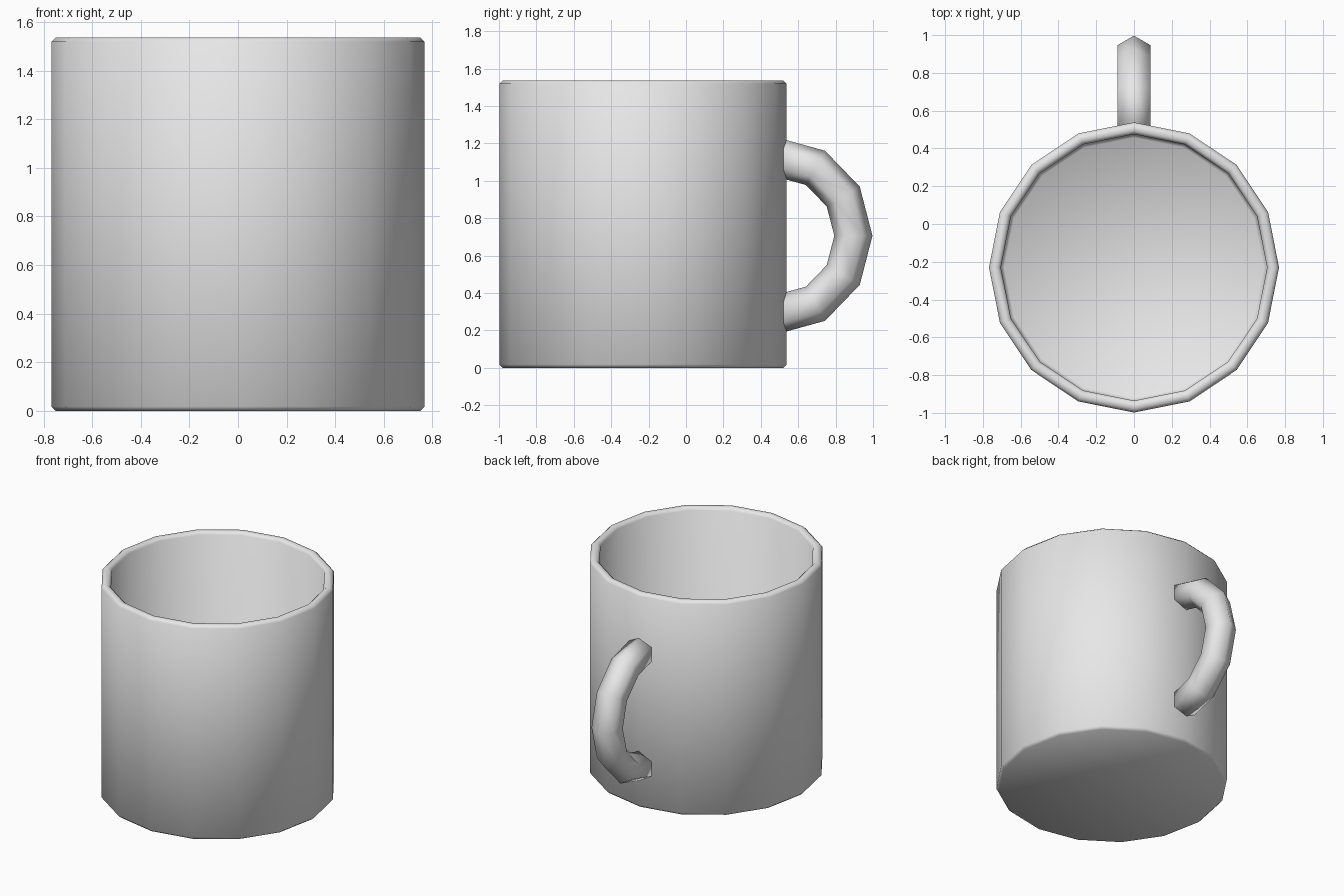
import bpy
import bmesh
from math import sin, cos, pi

cube = bpy.data.objects.get("Cube")
if cube:
    bpy.data.objects.remove(cube, do_unlink=True)

clay = bpy.data.materials.new("grey ceramic")
clay.use_nodes = True
clay.diffuse_color = (0.8, 0.8, 0.8, 1)
clay.node_tree.nodes["Principled BSDF"].inputs["Base Color"].default_value = (0.8, 0.8, 0.8, 1)


def loft(name, rings):
    """Join closed rings of points with quads and cap both ends."""
    bm = bmesh.new()
    loops = [[bm.verts.new(p) for p in ring] for ring in rings]
    for a, b in zip(loops, loops[1:]):
        for i in range(len(a)):
            j = (i + 1) % len(a)
            bm.faces.new((a[i], a[j], b[j], b[i]))
    bm.faces.new(loops[0])
    bm.faces.new(loops[-1])
    bmesh.ops.recalc_face_normals(bm, faces=bm.faces)
    mesh = bpy.data.meshes.new(name)
    for f in bm.faces:
        f.smooth = True
    bm.to_mesh(mesh)
    bm.free()
    mesh.materials.append(clay)
    obj = bpy.data.objects.new(name, mesh)
    bpy.context.collection.objects.link(obj)
    return obj


# Cup: sixteen-sided shell with chamfered foot, rim and inner floor
SIDES, CUP_Y = 16, -0.23
OUTER, INNER, HEIGHT, FLOOR, CHAMFER = 0.768, 0.705, 1.537, 0.065, 0.018
profile = [
    (OUTER - CHAMFER, 0), (OUTER, CHAMFER),
    (OUTER, HEIGHT - CHAMFER), (OUTER - CHAMFER, HEIGHT),
    (INNER + CHAMFER, HEIGHT), (INNER, HEIGHT - CHAMFER),
    (INNER, FLOOR + CHAMFER), (INNER - CHAMFER, FLOOR),
]
loft("cup", [[(r * cos(2 * pi * i / SIDES), CUP_Y + r * sin(2 * pi * i / SIDES), z)
              for i in range(SIDES)] for r, z in profile])

# Handle: half ring with a hexagonal section, its ends buried in the wall
RING, TUBE, STRETCH, HANDLE_Y, HANDLE_Z = 0.405, 0.102, 1.035, 0.49, 0.706
rings = []
for step in range(-3, 4):
    a = step * pi / 6
    ring = []
    for k in range(6):
        t = k * pi / 3
        r = RING + TUBE * cos(t)
        ring.append((TUBE * sin(t), HANDLE_Y + r * cos(a), HANDLE_Z + STRETCH * r * sin(a)))
    rings.append(ring)
loft("handle", rings)
